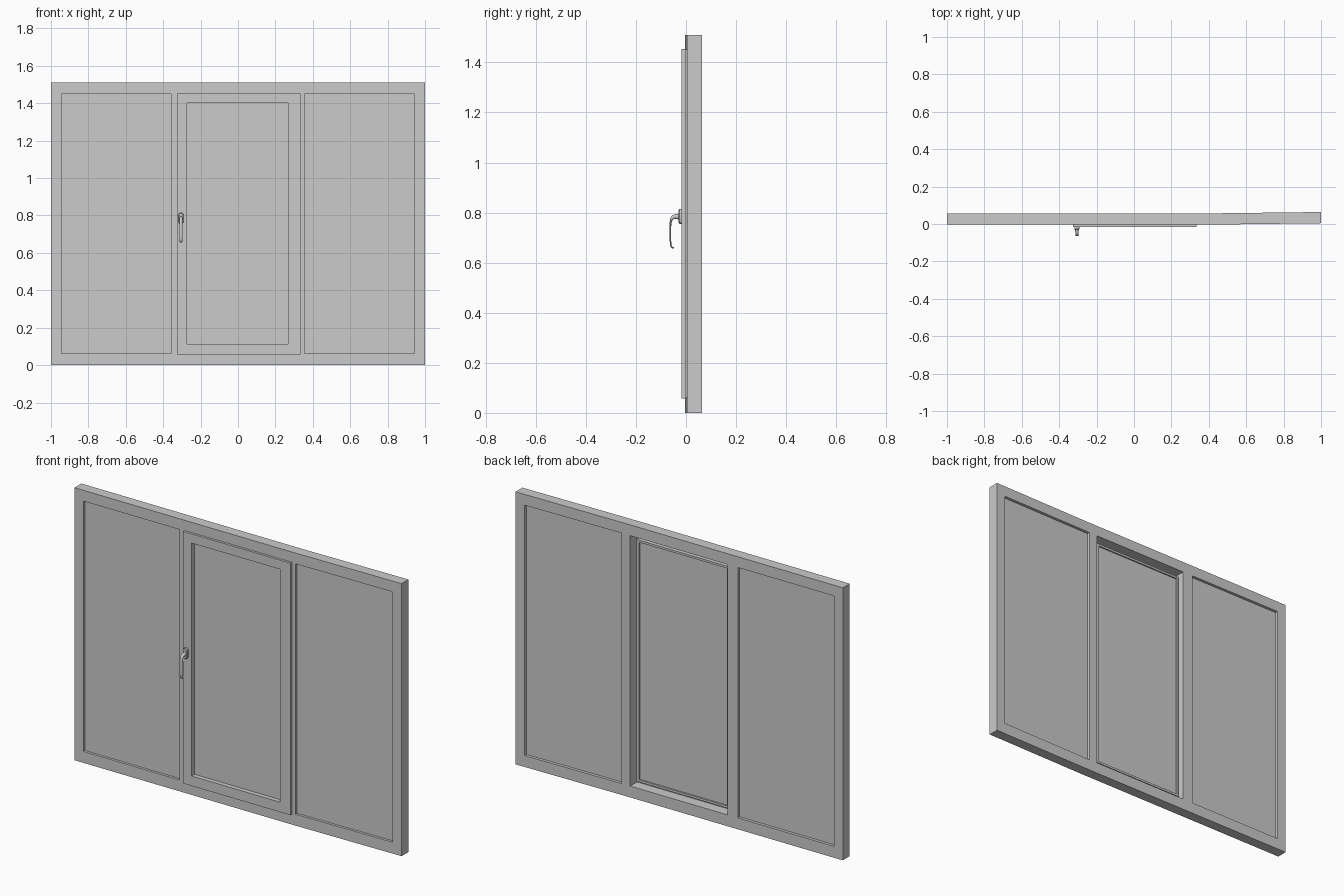
import bpy, bmesh, math
from mathutils import Vector

if "Cube" in bpy.data.objects:
    bpy.data.objects.remove(bpy.data.objects["Cube"])

FRONT, DEPTH = -0.004, 0.06        # frame front plane and thickness
BEND_X, BEND = 0.355, 0.0125       # the right bay leans back slightly
Z0, Z1 = 0.063, 1.45               # bay openings

grey = bpy.data.materials.new("light_grey")
grey.diffuse_color = (0.6, 0.6, 0.6, 1)
grey.use_nodes = True
grey.node_tree.nodes["Principled BSDF"].inputs["Base Color"].default_value = grey.diffuse_color


def finish(name, bm, bend=False, smooth=False):
    if bend:
        for v in bm.verts:
            v.co.y += max(0, v.co.x - BEND_X) * BEND
    bmesh.ops.recalc_face_normals(bm, faces=bm.faces)
    me = bpy.data.meshes.new(name)
    bm.to_mesh(me)
    bm.free()
    me.materials.append(grey)
    ob = bpy.data.objects.new(name, me)
    bpy.context.collection.objects.link(ob)
    if smooth:
        bpy.ops.object.select_all(action='DESELECT')
        ob.select_set(True)
        bpy.context.view_layer.objects.active = ob
        bpy.ops.object.shade_smooth_by_angle(angle=math.radians(40))
    return ob


def skin(bm, rings, closed=False):
    """Bridge successive vertex rings with quads."""
    rows = [[bm.verts.new(p) for p in r] for r in rings]
    n = len(rows[0])
    pairs = list(zip(rows, rows[1:])) + ([(rows[-1], rows[0])] if closed else [])
    for a, b in pairs:
        for i in range(n):
            j = (i + 1) % n
            bm.faces.new((a[i], a[j], b[j], b[i]))
    if not closed:
        bm.faces.new(rows[0])
        bm.faces.new(rows[-1])


def rect(x0, x1, z0, z1, y):
    return [Vector(p) for p in ((x0, y, z0), (x1, y, z0), (x1, y, z1), (x0, y, z1))]


def pane(name, x0, x1, z0, z1, y0, y1, bend=False):
    bm = bmesh.new()
    skin(bm, [rect(x0, x1, z0, z1, y0), rect(x0, x1, z0, z1, y1)])
    finish(name, bm, bend)


# Outer frame with three openings
xs = [-1, -0.945, -0.357, -0.293, 0.303, BEND_X, 0.945, 1]
zs = [0, Z0, Z1, 1.51]
bm = bmesh.new()
grid = [[bm.verts.new((x, FRONT, z)) for z in zs] for x in xs]
for i in range(7):
    for k in range(3):
        if k == 1 and i in (1, 3, 5):
            continue
        bm.faces.new((grid[i][k], grid[i + 1][k], grid[i + 1][k + 1], grid[i][k + 1]))
new = bmesh.ops.extrude_face_region(bm, geom=bm.faces[:], use_keep_orig=True)["geom"]
for v in new:
    if isinstance(v, bmesh.types.BMVert):
        v.co.y += DEPTH
finish("window_frame", bm, bend=True)

# Fixed side panes
pane("left_pane", -0.945, -0.357, Z0, Z1, 0.010, 0.040)
pane("right_pane", BEND_X, 0.945, Z0, Z1, 0.010, 0.040, bend=True)

# Opening sash: front flange overlapping the frame, narrower body behind it
flange = (-0.325, 0.333, 0.057, 1.453)
body = (-0.283, 0.283, 0.085, 1.425)
inner = (-0.272, 0.268, 0.112, 1.402)
back_inner = (-0.272, 0.268, 0.097, 1.413)
bm = bmesh.new()
skin(bm, [rect(*flange, -0.017), rect(*flange, FRONT), rect(*body, FRONT),
          rect(*body, 0.030), rect(*back_inner, 0.030), rect(*back_inner, 0.020),
          rect(*inner, 0.020), rect(*inner, -0.017)], closed=True)
finish("sash", bm)
pane("sash_pane", *back_inner, 0.008, 0.022)

# Handle base plate with rounded ends
HX, HZ = -0.305, 0.785
bm = bmesh.new()


def plate_ring(grow, y):
    pts = []
    for i in range(24):
        a = 2 * math.pi * (i + 0.5) / 24
        end = 0.016 if math.sin(a) > 0 else -0.016
        r = 0.014 + grow
        pts.append(Vector((HX + r * math.cos(a), y, HZ + end + r * math.sin(a))))
    return pts


skin(bm, [plate_ring(0, -0.016), plate_ring(0, -0.026), plate_ring(-0.003, -0.029)])
finish("handle_plate", bm, smooth=True)

# Handle lever: y, z, half width, half thickness along its bent path
path = [(-0.027, 0.784, 0.010, 0.011), (-0.042, 0.784, 0.009, 0.010),
        (-0.051, 0.782, 0.009, 0.008), (-0.058, 0.775, 0.009, 0.006),
        (-0.061, 0.763, 0.009, 0.004), (-0.062, 0.745, 0.009, 0.003),
        (-0.062, 0.685, 0.009, 0.003), (-0.061, 0.672, 0.009, 0.003),
        (-0.058, 0.664, 0.009, 0.003), (-0.054, 0.660, 0.009, 0.003),
        (-0.049, 0.659, 0.008, 0.003)]
rings = []
for i, (y, z, w, t) in enumerate(path):
    a, b = path[max(i - 1, 0)], path[min(i + 1, len(path) - 1)]
    d = Vector((0, b[0] - a[0], b[1] - a[1])).normalized()
    side = Vector((1, 0, 0))
    up = d.cross(side)
    rings.append([Vector((HX, y, z)) + side * w * math.cos(2 * math.pi * k / 16)
                  + up * t * math.sin(2 * math.pi * k / 16) for k in range(16)])
bm = bmesh.new()
skin(bm, rings)
finish("handle_lever", bm, smooth=True)
